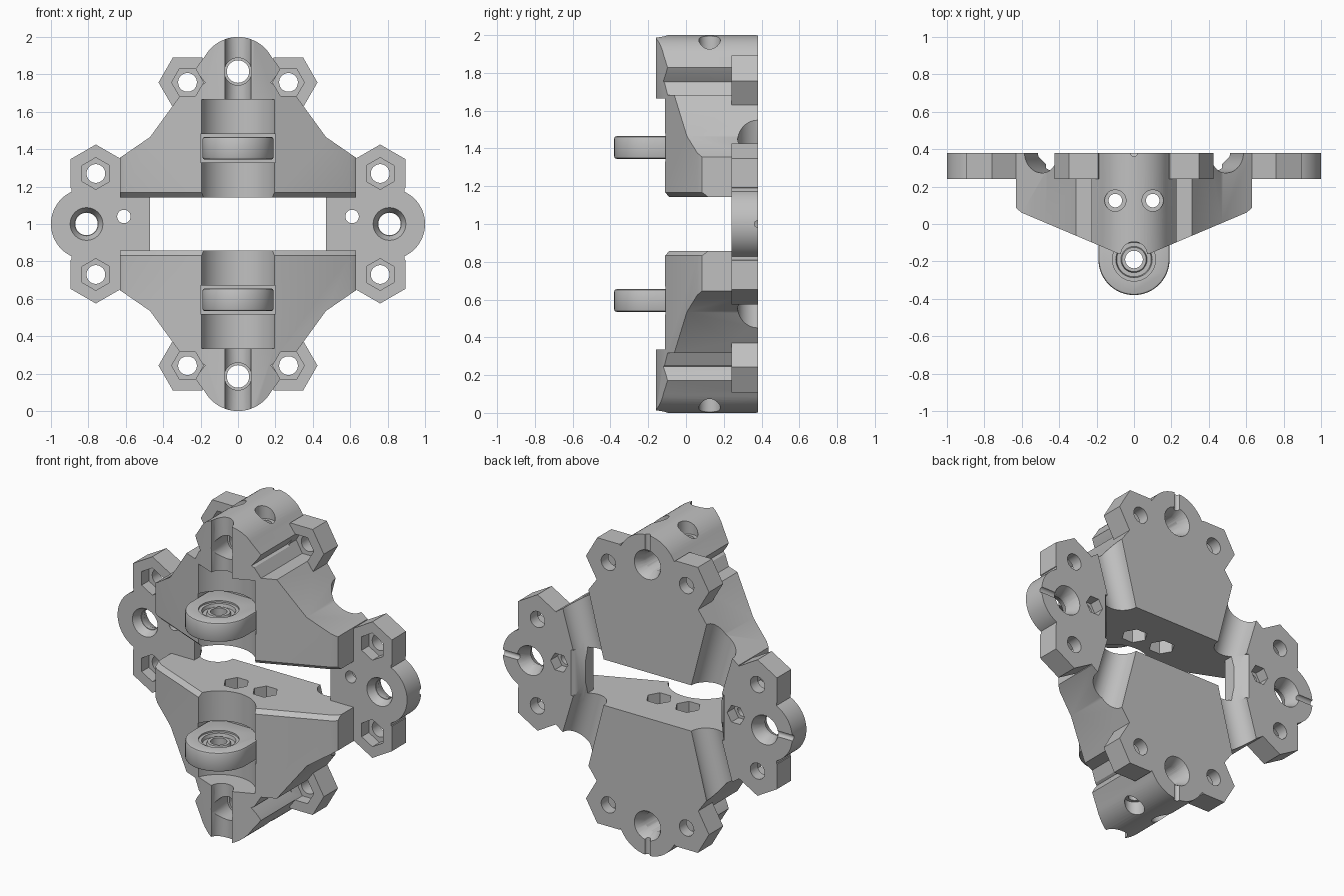
import bpy, bmesh, math
from mathutils import Vector

if "Cube" in bpy.data.objects:
    bpy.data.objects.remove(bpy.data.objects["Cube"])

BACK, PLATE_FRONT = 0.38, 0.24
SIDES = (-1, 1)

grey = bpy.data.materials.new("plain_grey")
grey.use_nodes = True
grey.diffuse_color = (0.53, 0.53, 0.53, 1)
grey.node_tree.nodes["Principled BSDF"].inputs["Base Color"].default_value = grey.diffuse_color


def finish(bm, name):
    bmesh.ops.recalc_face_normals(bm, faces=bm.faces)
    mesh = bpy.data.meshes.new(name)
    bm.to_mesh(mesh)
    bm.free()
    mesh.materials.append(grey)
    ob = bpy.data.objects.new(name, mesh)
    bpy.context.collection.objects.link(ob)
    return ob


def prism(points, axis, a, b, name="part", scale=1, bevel=None):
    """Extrude a 2D outline along y or z; scale tapers the far end."""
    def place(u, v, h):
        return Vector((u, h, v) if axis == "y" else (u, v, h))
    cu = sum(p[0] for p in points) / len(points)
    cv = sum(p[1] for p in points) / len(points)
    bm = bmesh.new()
    near = [bm.verts.new(place(u, v, a)) for u, v in points]
    far = [bm.verts.new(place(cu + (u - cu) * scale, cv + (v - cv) * scale, b)) for u, v in points]
    bm.faces.new(near)
    bm.faces.new(far)
    n = len(points)
    for i in range(n):
        j = (i + 1) % n
        bm.faces.new((near[i], near[j], far[j], far[i]))
    if bevel:
        edges = [e for e in bm.edges if all(v in near and v.co.y < 0.3 for v in e.verts)]
        bmesh.ops.bevel(bm, geom=edges, offset=bevel, segments=1, affect="EDGES")
    return finish(bm, name)


def ring(u, v, r, n=40, turn=0):
    return [(u + r * math.cos(turn + math.tau * i / n),
             v + r * math.sin(turn + math.tau * i / n)) for i in range(n)]


def arc(v, r, start, end, n=24):
    angles = [math.radians(start + (end - start) * i / n) for i in range(n + 1)]
    return [(r * math.cos(t), v + r * math.sin(t)) for t in angles]


def tube(p, q, r1, r2):
    """Round cutter between two points."""
    p, q = Vector(p), Vector(q)
    bm = bmesh.new()
    bmesh.ops.create_cone(bm, cap_ends=True, segments=40, radius1=r1, radius2=r2, depth=(q - p).length)
    bm.transform((q - p).to_track_quat("Z", "Y").to_matrix().to_4x4())
    bmesh.ops.translate(bm, verts=bm.verts, vec=(p + q) / 2)
    return finish(bm, "cutter")


def combine(target, other, op):
    mod = target.modifiers.new("boolean", "BOOLEAN")
    mod.operation, mod.object, mod.solver = op, other, "EXACT"
    graph = bpy.context.evaluated_depsgraph_get()
    mesh = bpy.data.meshes.new_from_object(target.evaluated_get(graph))
    target.modifiers.clear()
    target.data = mesh
    bpy.data.objects.remove(other)


def mirrored(ob, axis, name):
    """Copy flipped across x = 0 or z = 1."""
    bm = bmesh.new()
    bm.from_mesh(ob.data)
    for v in bm.verts:
        if axis == "x":
            v.co.x = -v.co.x
        else:
            v.co.z = 2 - v.co.z
    return finish(bm, name)


def smooth(ob):
    bpy.ops.object.select_all(action="DESELECT")
    ob.select_set(True)
    bpy.context.view_layer.objects.active = ob
    bpy.ops.object.shade_smooth_by_angle(angle=math.radians(30))


# Block outline with undercut rounded lug, trimmed by a wedge-shaped plan
half = [(0.63, 1.143), (0.63, 1.355), (0.47, 1.465), (0.31, 1.685), (0.175, 1.755), (0.23, 1.825)]
lug = arc(1.797, 0.203, 30, 150)
block = prism(half + lug + [(-u, v) for u, v in reversed(half)], "y", -0.3, BACK, "upper_block")
plan = [(0.63, BACK), (0.63, 0.085), (0.6, 0.06), (0.08, -0.16)]
wedge = prism(plan + [(-u, v) for u, v in reversed(plan)], "z", 1.143, 2.1, bevel=0.025)
combine(block, wedge, "INTERSECT")

# Hexagonal bosses beside the lug
for s in SIDES:
    combine(block, prism(ring(s * 0.27, 1.757, 0.155, 6), "y", PLATE_FRONT, BACK), "UNION")

# Roller pocket, arm slot, lug groove and lug hole
slot = [(-0.2, -0.3), (0.2, -0.3), (0.2, 0.03), (-0.2, 0.03)]
for cutter in (
    prism(ring(0, -0.19, 0.21, 64), "z", 1.1, 1.665),
    prism(slot, "z", 1.33, 1.48),
    prism(ring(0, -0.165, 0.07), "z", 1.6, 2.1),
    prism(ring(0, 1.815, 0.06), "y", -0.3, 0.5),
    prism(ring(0, 1.815, 0.073), "y", -0.3, 0.0),
    prism(ring(0, 1.815, 0.055), "y", 0.31, 0.385, scale=1.7),
    tube((0, BACK, 1.82), (0, BACK, 2.1), 0.018, 0.018),
):
    combine(block, cutter, "DIFFERENCE")

for s in SIDES:
    for cutter in (
        # Boss holes and nut recesses
        prism(ring(s * 0.27, 1.757, 0.05), "y", 0.1, 0.5),
        prism(ring(s * 0.27, 1.757, 0.085, 6), "y", -0.3, 0.31),
        # Upright screw holes with counterbore and nut recess
        prism(ring(s * 0.1, 0.125, 0.036), "z", 1, 2.1),
        prism(ring(s * 0.1, 0.125, 0.057), "z", 1.91, 2.1),
        prism(ring(s * 0.1, 0.125, 0.075, 6), "z", 1.1, 1.25),
        # Rear channel between block and plate
        tube((s * 0.39, BACK, 1.08), (s * 0.54, BACK, 1.62), 0.1, 0.11),
    ):
        combine(block, cutter, "DIFFERENCE")

# Side plate: bosses, rounded lobe and bridge to both blocks
plate = prism([(0.47, 0.8), (0.89, 0.8), (0.89, 1.2), (0.47, 1.2)], "y", PLATE_FRONT, BACK, "left_plate")
combine(plate, prism(ring(0.81, 1, 0.19, 64), "y", PLATE_FRONT, BACK), "UNION")
for z in (0.73, 1.27):
    combine(plate, prism(ring(0.76, z, 0.155, 6, math.pi / 2), "y", PLATE_FRONT, BACK), "UNION")
for z in (0.73, 1.27):
    combine(plate, prism(ring(0.76, z, 0.05), "y", 0.1, 0.5), "DIFFERENCE")
    combine(plate, prism(ring(0.76, z, 0.085, 6, math.pi / 2), "y", 0.1, 0.31), "DIFFERENCE")
for cutter in (
    prism(ring(0.81, 1, 0.06), "y", 0.1, 0.5),
    prism(ring(0.81, 1, 0.09), "y", 0.235, 0.29, scale=0.7),
    prism(ring(0.81, 1, 0.055), "y", 0.31, 0.385, scale=1.7),
    tube((0.81, BACK, 1), (1.1, BACK, 1), 0.018, 0.018),
    prism(ring(0.61, 1.04, 0.036), "y", 0.1, 0.5),
    prism(ring(0.61, 1.04, 0.06, 6), "y", 0.31, 0.5),
    # Sloped inner rear edge
    prism(ring(0.47, BACK, 0.06, 4), "z", 0.84, 1.16),
    # Rear channels
    tube((0.39, BACK, 1.08), (0.54, BACK, 1.62), 0.1, 0.11),
    tube((0.39, BACK, 0.92), (0.54, BACK, 0.38), 0.1, 0.11),
):
    combine(plate, cutter, "DIFFERENCE")

# Roller arm: U-shaped tongue with softened rims and a round bore
arm = prism([(0.19, 0.05), (-0.19, 0.05)] + arc(-0.19, 0.19, 180, 360, 40), "z", 1.345, 1.465, "upper_arm")
rim = arm.modifiers.new("rim", "BEVEL")
rim.width, rim.segments = 0.012, 2
combine(arm, prism(ring(0, -0.19, 0.115, 64), "z", 1.3, 1.5), "DIFFERENCE")

# Roller bearing: lathed rings inside the bore
profile = [(0.047, 0.045), (0.065, 0.045), (0.07, 0.03), (0.092, 0.03), (0.097, 0.05), (0.115, 0.05)]
profile += [(r, -z) for r, z in reversed(profile)]
bm = bmesh.new()
loops = [[bm.verts.new((u, v - 0.19, 1.405 + z)) for u, v in ring(0, 0, r, 64)] for r, z in profile]
for k, loop in enumerate(loops):
    nxt = loops[(k + 1) % len(loops)]
    for i in range(64):
        j = (i + 1) % 64
        bm.faces.new((loop[i], loop[j], nxt[j], nxt[i]))
bearing = finish(bm, "upper_bearing")

# Mirror the finished parts
parts = [block, plate, arm, bearing,
         mirrored(block, "z", "lower_block"),
         mirrored(arm, "z", "lower_arm"),
         mirrored(bearing, "z", "lower_bearing"),
         mirrored(plate, "x", "right_plate")]
for ob in parts:
    smooth(ob)
